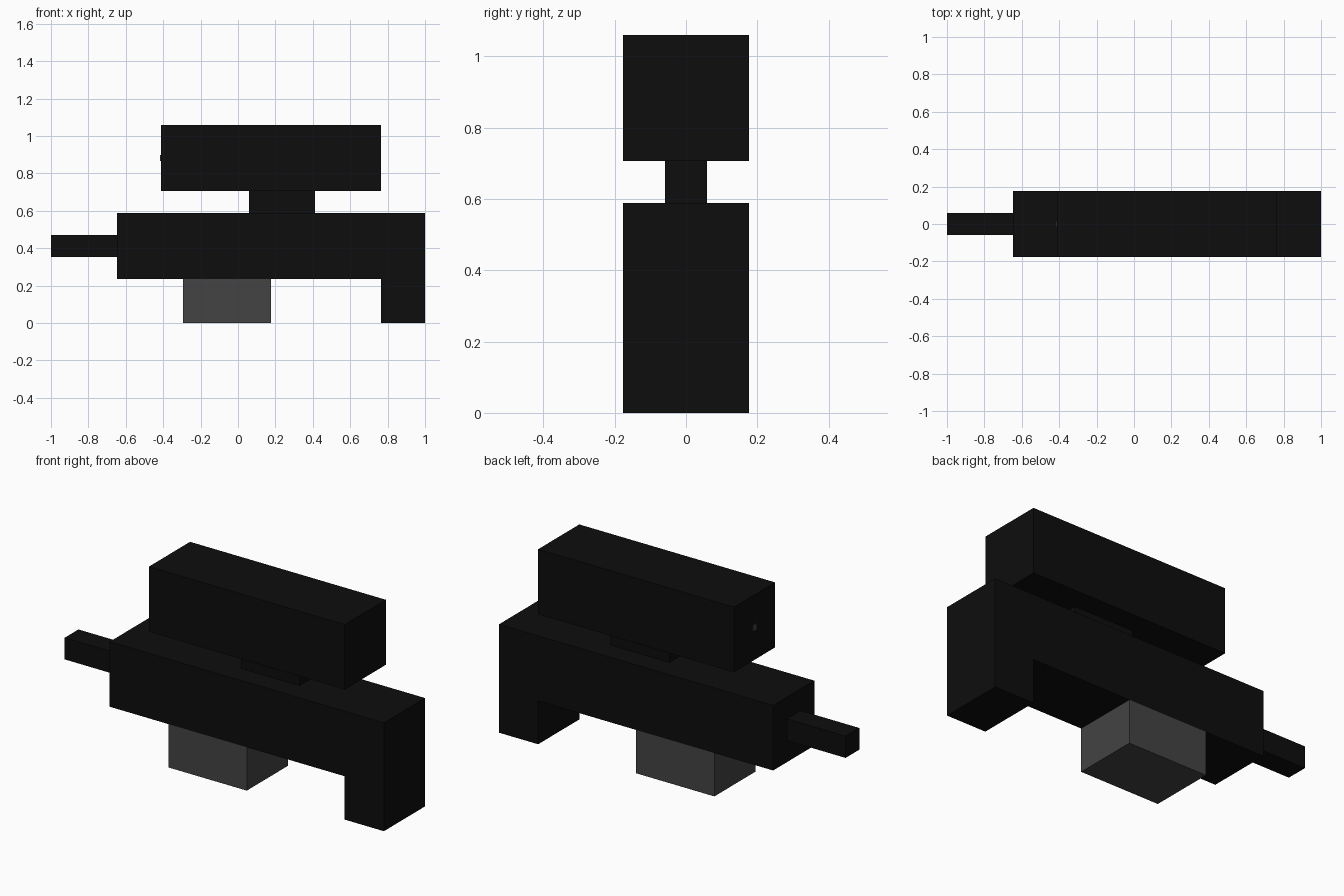
import bpy
import bmesh

cube = bpy.data.objects.get("Cube")
if cube:
    bpy.data.objects.remove(cube, do_unlink=True)

U = 2 / 17  # one block unit


def material(name, value):
    mat = bpy.data.materials.new(name)
    mat.use_nodes = True
    colour = (value, value, value, 1)
    mat.diffuse_color = colour
    bsdf = next(n for n in mat.node_tree.nodes if n.type == 'BSDF_PRINCIPLED')
    bsdf.inputs["Base Color"].default_value = colour
    return mat


black = material("near black", 0.004)
grey = material("dark grey", 0.056)


def prism(name, profile, width, mat):
    """Extrude an x-z outline (in block units) along y, centred on y = 0."""
    bm = bmesh.new()
    verts = [bm.verts.new(((x - 8.5) * U, -width * U / 2, z * U)) for x, z in profile]
    face = bm.faces.new(verts)
    ext = bmesh.ops.extrude_face_region(bm, geom=[face])
    moved = [v for v in ext["geom"] if isinstance(v, bmesh.types.BMVert)]
    bmesh.ops.translate(bm, verts=moved, vec=(0, width * U, 0))
    bmesh.ops.recalc_face_normals(bm, faces=bm.faces)
    mesh = bpy.data.meshes.new(name)
    bm.to_mesh(mesh)
    bm.free()
    mesh.materials.append(mat)
    obj = bpy.data.objects.new(name, mesh)
    bpy.context.collection.objects.link(obj)
    return obj


def block(name, x0, x1, z0, z1, width, mat):
    return prism(name, [(x0, z0), (x1, z0), (x1, z1), (x0, z1)], width, mat)


# Body with the grip dropping from its rear end
prism("body_and_grip", [(3, 2), (15, 2), (15, 0), (17, 0), (17, 5), (3, 5)], 3, black)
# Barrel
block("barrel", 0, 3, 3, 4, 1, black)
# Magazine below the body
block("magazine", 6, 10, 0, 2, 3, grey)
# Scope on its mount
block("scope_mount", 9, 12, 5, 6, 1, black)
block("scope", 5, 15, 6, 9, 3, black)
# Small lens plate on the scope's forward end
block("scope_lens", 4.96, 5, 7.36, 7.64, 0.28, grey)
